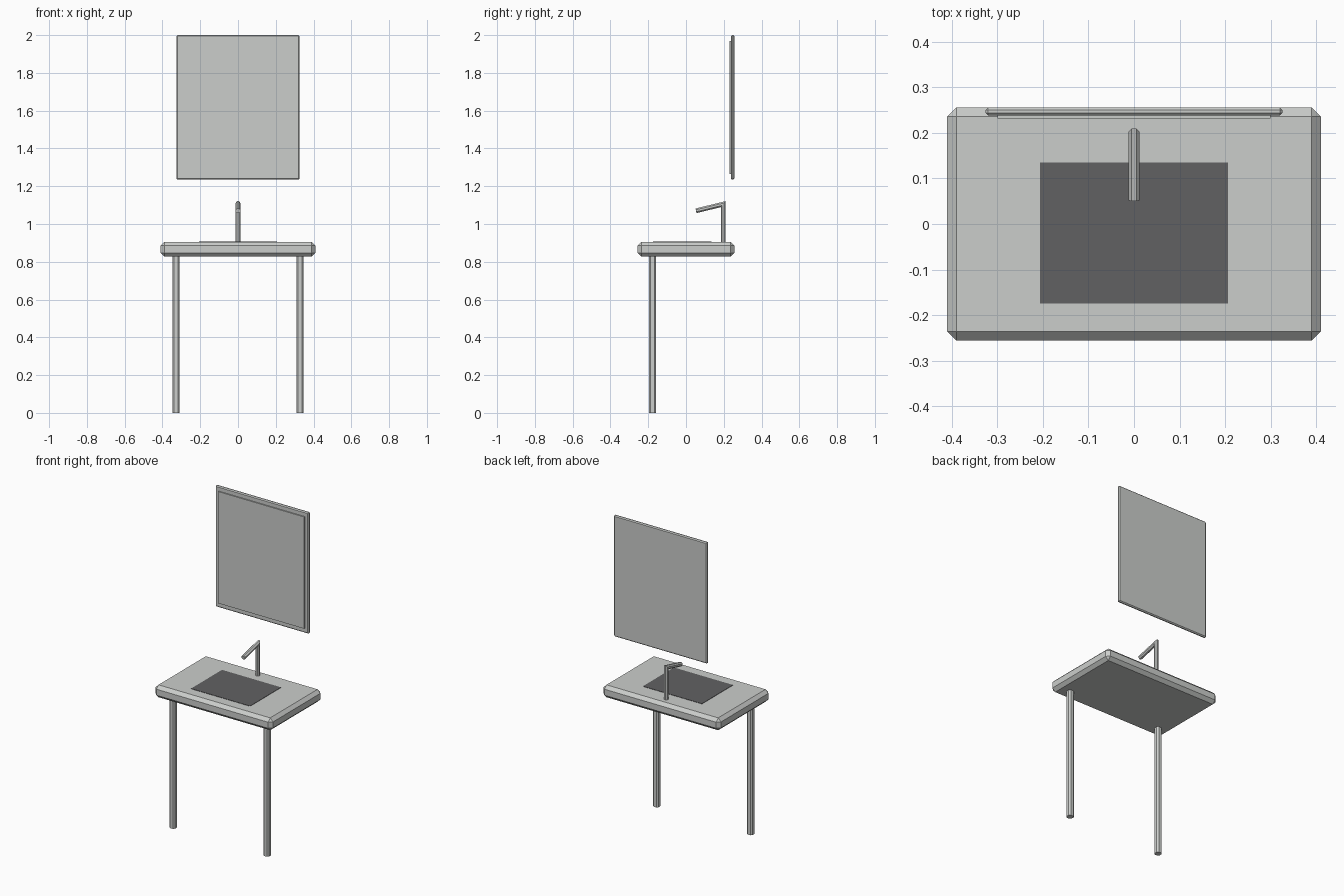
import bpy, bmesh, math
from mathutils import Vector

cube = bpy.data.objects.get("Cube")
if cube:
    bpy.data.objects.remove(cube, do_unlink=True)


def material(name, color):
    m = bpy.data.materials.new(name)
    m.use_nodes = True
    m.diffuse_color = (*color, 1)
    m.node_tree.nodes["Principled BSDF"].inputs["Base Color"].default_value = (*color, 1)
    return m


grey = material("pale grey", (0.6, 0.615, 0.6))
dark = material("dark grey", (0.12, 0.12, 0.123))


def finish(bm, name, mat):
    bmesh.ops.recalc_face_normals(bm, faces=bm.faces)
    mesh = bpy.data.meshes.new(name)
    bm.to_mesh(mesh)
    bm.free()
    mesh.materials.append(mat)
    ob = bpy.data.objects.new(name, mesh)
    bpy.context.collection.objects.link(ob)
    return ob


def box(name, low, high, mat, chamfer=0, segments=1, upright_only=False):
    """Box between two corners, optionally with chamfered edges."""
    low, high = Vector(low), Vector(high)
    bm = bmesh.new()
    bmesh.ops.create_cube(bm, size=1)
    for v in bm.verts:
        v.co = (low + high) / 2 + v.co * (high - low)
    if chamfer:
        edges = [e for e in bm.edges if not upright_only
                 or abs(e.verts[0].co.z - e.verts[1].co.z) > chamfer]
        bmesh.ops.bevel(bm, geom=edges, offset=chamfer, segments=segments,
                        profile=0.5, affect='EDGES')
    return finish(bm, name, mat)


def mitred_tube(name, path, radius, sides, mat):
    """Prism swept upward along a path, with mitred corners and square ends."""
    pts = [Vector(p) for p in path]
    dirs = [(b - a).normalized() for a, b in zip(pts, pts[1:])]
    bm = bmesh.new()
    angles = [2 * math.pi * (i + 0.5) / sides for i in range(sides)]
    ring = [bm.verts.new(pts[0] + radius * Vector((math.cos(a), math.sin(a), 0)))
            for a in angles]
    bm.faces.new(ring)
    for i, d in enumerate(dirs):
        plane = d + dirs[i + 1] if i + 1 < len(dirs) else d
        end = []
        for v in ring:
            slide = (pts[i + 1] - v.co).dot(plane) / d.dot(plane)
            end.append(bm.verts.new(v.co + d * slide))
        for k in range(sides):
            n = (k + 1) % sides
            bm.faces.new((ring[k], ring[n], end[n], end[k]))
        ring = end
    bm.faces.new(ring)
    return finish(bm, name, mat)


# Washstand top with chamfered edges, and the dark basin set in it
box("countertop", (-0.41, -0.256, 0.827), (0.41, 0.256, 0.905), grey, 0.02)
box("basin", (-0.206, -0.174, 0.9), (0.206, 0.135, 0.907), dark)

# Two front legs
for side, x in (("left", 0.328), ("right", -0.328)):
    box(side + "_leg", (x - 0.019, -0.196, 0), (x + 0.019, -0.158, 0.83),
        grey, 0.009, upright_only=True)

# Angled tap
mitred_tube("tap", [(0, 0.197, 0.9), (0, 0.197, 1.105), (0, 0.053, 1.07)],
            0.0135, 8, grey)

# Wall mirror: backing panel and raised front pane
box("mirror_back", (-0.326, 0.238, 1.235), (0.326, 0.256, 2.0), grey, 0.006)
box("mirror_pane", (-0.3, 0.231, 1.265), (0.3, 0.24, 1.97), grey)
